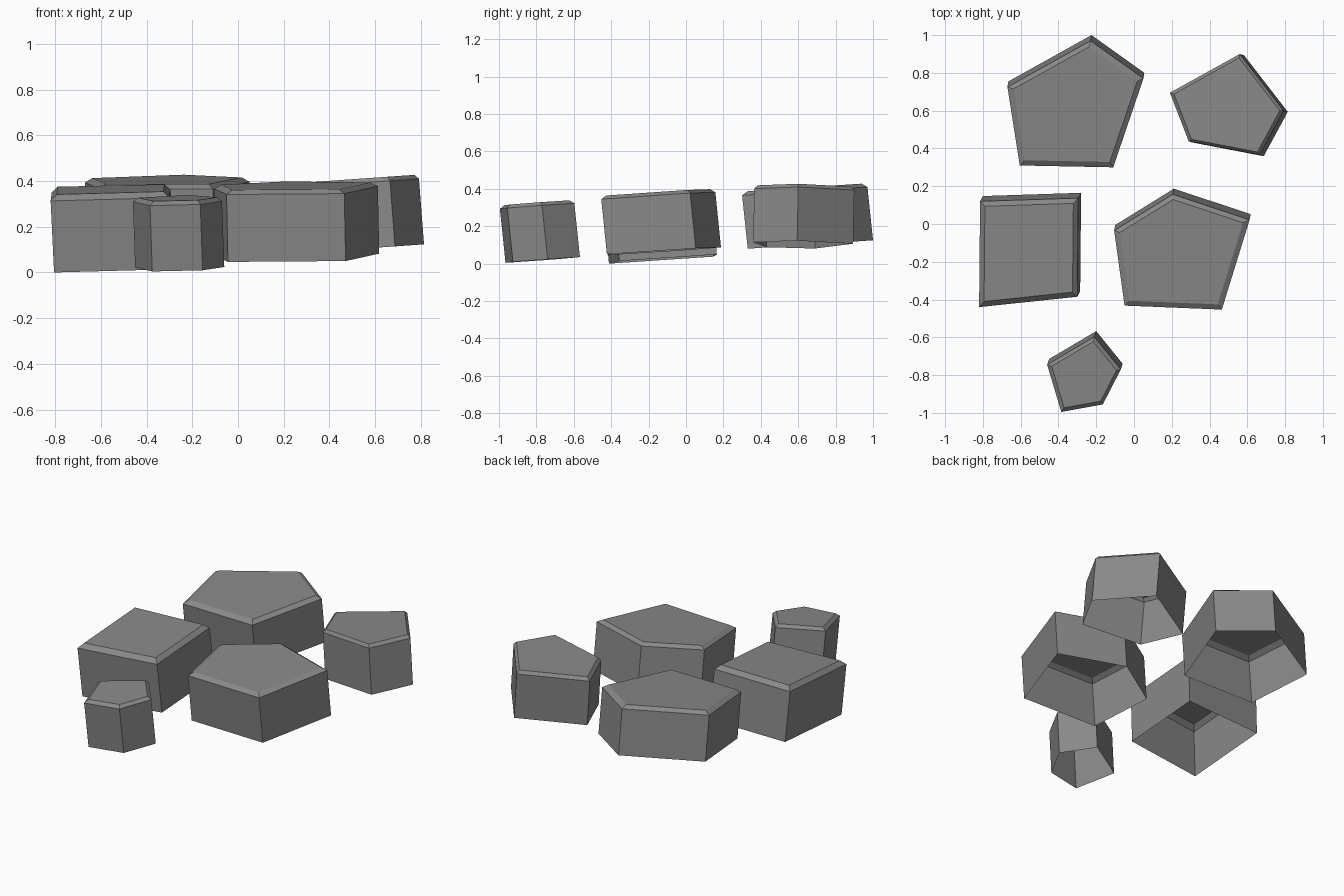
import bpy, bmesh

if "Cube" in bpy.data.objects:
    bpy.data.objects.remove(bpy.data.objects["Cube"])

grey = bpy.data.materials.new("stone grey")
grey.diffuse_color = (0.25, 0.25, 0.25, 1)
grey.use_nodes = True
grey.node_tree.nodes["Principled BSDF"].inputs["Base Color"].default_value = grey.diffuse_color


def stone(name, rim, base, slope, wall, shift, bevel, inset=0.92, top_shift=(0, 0)):
    """Tilted, open-bottomed prism with a chamfered top; rim = upper wall outline."""
    n = len(rim)
    cx = sum(p[0] for p in rim) / n
    cy = sum(p[1] for p in rim) / n
    x0, y0, z0 = base

    def z(x, y):
        return z0 + slope[0] * (x - x0) + slope[1] * (y - y0)

    bm = bmesh.new()
    low, mid, top = [], [], []
    for x, y in rim:
        bx, by = x + shift[0], y + shift[1]
        low.append(bm.verts.new((bx, by, z(bx, by))))
        mid.append(bm.verts.new((x, y, z(bx, by) + wall)))
        tx = cx + (x - cx) * inset + top_shift[0]
        ty = cy + (y - cy) * inset + top_shift[1]
        top.append(bm.verts.new((tx, ty, z(tx, ty) + wall + bevel)))
    # walls, chamfer, flat top
    for a, b in ((low, mid), (mid, top)):
        for i in range(n):
            j = (i + 1) % n
            bm.faces.new((a[j], a[i], b[i], b[j]))
    bm.faces.new(top[::-1])
    me = bpy.data.meshes.new(name)
    bm.to_mesh(me)
    bm.free()
    me.materials.append(grey)
    bpy.context.collection.objects.link(bpy.data.objects.new(name, me))


# outlines run clockwise seen from above
stone("back_left_stone",
      [(-.67, .725), (-.23, .97), (.05, .77), (-.11, .30), (-.605, .31)],
      (0, .33, .08), (0, .067), .285, (.005, .03), .022, .91)
stone("back_right_stone",
      [(.19, .695), (.56, .90), (.792, .60), (.665, .365), (.29, .437)],
      (.2, 0, .08), (.07, 0), .287, (.022, -.006), .02, .93)
stone("left_stone",
      [(-.815, .12), (-.295, .137), (-.30, -.385), (-.82, -.44)],
      (-.81, -.41, 0), (.02, .067), .313, (.015, .028), .028, .9)
stone("middle_stone",
      [(-.105, -.035), (.205, .157), (.612, .022), (.465, -.453), (-.05, -.432)],
      (-.04, -.42, .045), (.01, .065), .295, (.006, .03), .02, .91)
stone("front_stone",
      [(-.46, -.745), (-.21, -.597), (-.07, -.77), (-.165, -.955), (-.385, -.995)],
      (-.38, -.97, .004), (.01, .072), .288, (.01, .03), .02, .88)
